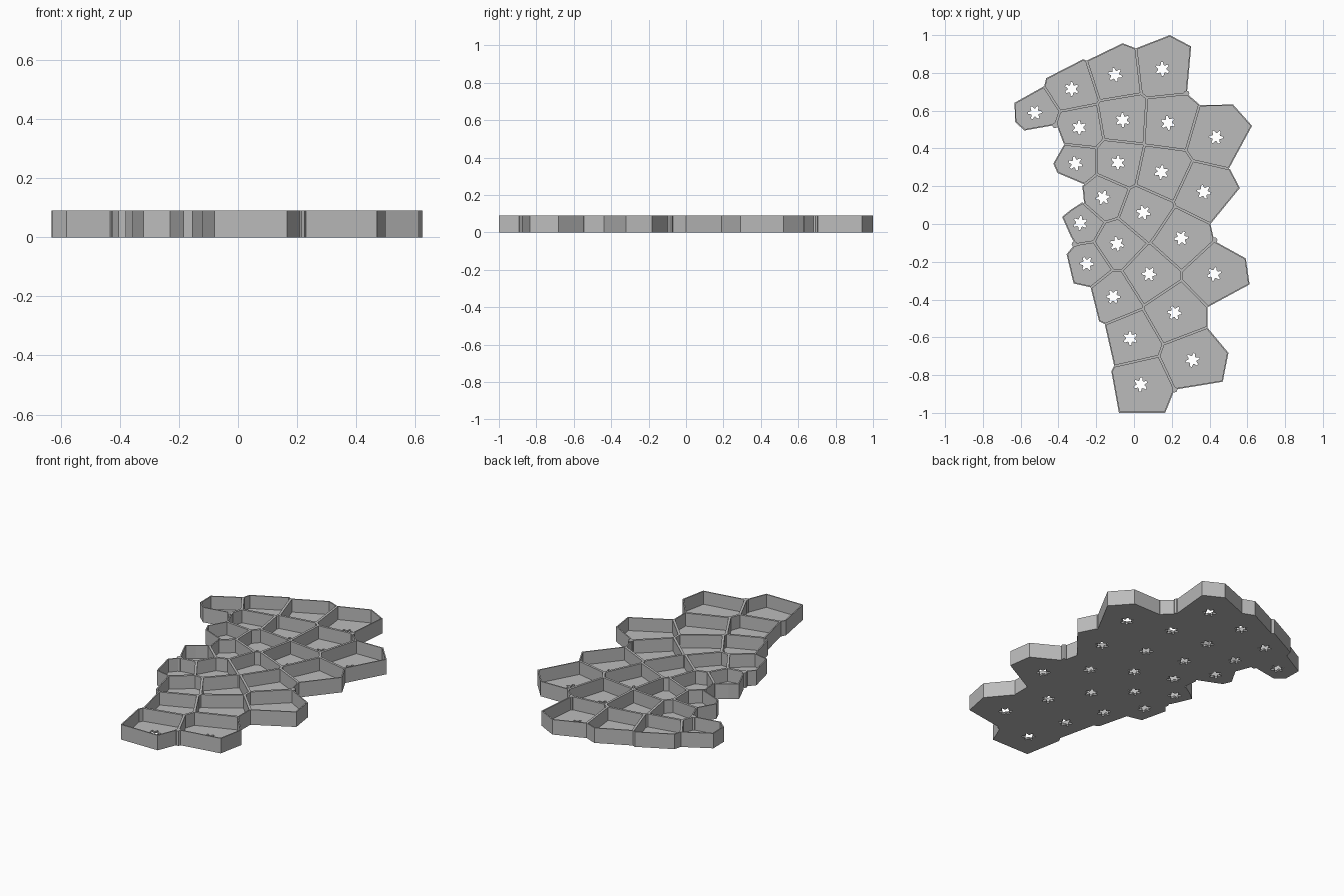
import bpy
import bmesh
import math
import random
from mathutils import Vector

HEIGHT, FLOOR, HALF_WALL = 0.09, 0.012, 0.007
HOLE_OUTER, HOLE_INNER, TEETH = 0.037, 0.022, 6
random.seed(4)

if "Cube" in bpy.data.objects:
    bpy.data.objects.remove(bpy.data.objects["Cube"], do_unlink=True)


def points(*flat):
    """Pairs of thousandths into 2D vectors."""
    return [Vector((x / 1000, y / 1000)) for x, y in zip(flat[::2], flat[1::2])]


# Centre of every cell, back to front
SITES = points(
    150, 820, -100, 790, -330, 715, -525, 590, -290, 510, -60, 550, 180, 535,
    435, 460, -310, 320, -85, 325, 145, 275, 370, 170, -165, 140, 50, 60,
    -285, 5, -90, -105, 250, -75, -250, -210, 80, -265, 425, -265,
    -110, -385, 215, -470, -20, -605, 310, -720, 35, -850)

# Outline of the whole tray, clockwise from the back
OUTLINE = points(
    190, 1000, 303, 940, 280, 690, 350, 630, 525, 632, 625, 520, 505, 298,
    560, 190, 405, 0, 425, -90, 592, -182, 612, -320, 390, -440, 390, -550,
    500, -682, 470, -835, 215, -877, 165, -1000, -80, -1000, -120, -780,
    -105, -750, -155, -530, -185, -515, -230, -335, -320, -315, -357, -160,
    -315, -110, -335, -65, -390, 30, -335, 75, -265, 120, -275, 215,
    -405, 270, -427, 320, -370, 420, -410, 525, -580, 495, -630, 540,
    -632, 642, -475, 730, -465, 772, -270, 872, -250, 865, -60, 957, 10, 930)

# Small posts filling the notches between rim cells
POSTS = points(278, 692, 427, -85, -315, -107, 215, -877, -418, 522)


def clip(poly, origin, normal):
    """Keep the part of a convex polygon behind a line."""
    result = []
    for a, b in zip(poly, poly[1:] + poly[:1]):
        da, db = (a - origin).dot(normal), (b - origin).dot(normal)
        if da <= 0:
            result.append(a)
        if da * db < 0:
            result.append(a.lerp(b, da / (da - db)))
    return result


def cell_lines(site):
    """Lines bounding a cell: bisectors to other cells, then outline edges."""
    lines = [((site + other) / 2, (other - site).normalized())
             for other in SITES if other != site]
    for a, b in zip(OUTLINE, OUTLINE[1:] + OUTLINE[:1]):
        middle = (a + b) / 2
        if min(SITES, key=lambda s: (s - middle).length) == site:
            edge = (b - a).normalized()
            lines.append((middle, Vector((-edge.y, edge.x))))
    return lines


def cell_polygon(site, inset):
    poly = [site + Vector(c) for c in ((-1, -1), (1, -1), (1, 1), (-1, 1))]
    for origin, normal in cell_lines(site):
        poly = clip(poly, origin - normal * inset, normal)
    return [p for i, p in enumerate(poly) if (p - poly[i - 1]).length > 0.001]


def gear_polygon(centre):
    """Toothed drain hole."""
    turn, step = random.uniform(0, math.tau), math.tau / (TEETH * 4)
    radii = (HOLE_OUTER, HOLE_OUTER, HOLE_INNER, HOLE_INNER) * TEETH
    return [centre + r * Vector((math.cos(turn + i * step), math.sin(turn + i * step)))
            for i, r in enumerate(radii)]


def ring(bm, poly, z):
    verts = [bm.verts.new((p.x, p.y, z)) for p in poly]
    edges = [bm.edges.new(pair) for pair in zip(verts, verts[1:] + verts[:1])]
    return verts, edges


def band(bm, low, high):
    """Upright faces between two matching rings."""
    a, b = low[0], high[0]
    for i in range(len(a)):
        bm.faces.new((a[i - 1], a[i], b[i], b[i - 1]))


def cap(bm, outer, inner):
    """Flat face between an outer ring and the ring inside it."""
    bmesh.ops.triangle_fill(bm, edges=outer[1] + inner[1], use_beauty=True)


def add_cell(bm, site):
    outer, inner = cell_polygon(site, 0), cell_polygon(site, HALF_WALL)
    hole = gear_polygon(site)
    base, rim = ring(bm, outer, 0), ring(bm, outer, HEIGHT)
    lip, foot = ring(bm, inner, HEIGHT), ring(bm, inner, FLOOR)
    hole_top, hole_base = ring(bm, hole, FLOOR), ring(bm, hole, 0)
    band(bm, base, rim)
    cap(bm, rim, lip)
    band(bm, foot, lip)
    cap(bm, foot, hole_top)
    band(bm, hole_base, hole_top)
    cap(bm, base, hole_base)


def finish(bm, name, material):
    bmesh.ops.recalc_face_normals(bm, faces=bm.faces)
    mesh = bpy.data.meshes.new(name)
    bm.to_mesh(mesh)
    bm.free()
    mesh.materials.append(material)
    bpy.context.collection.objects.link(bpy.data.objects.new(name, mesh))


grey = bpy.data.materials.new("plain_grey")
grey.use_nodes = True
grey.diffuse_color = (0.5, 0.5, 0.5, 1)
grey.node_tree.nodes["Principled BSDF"].inputs["Base Color"].default_value = grey.diffuse_color

# Tray of walled cells
tray = bmesh.new()
for site in SITES:
    add_cell(tray, site)
finish(tray, "cell_tray", grey)

# Notch posts
posts = bmesh.new()
for p in POSTS:
    made = bmesh.ops.create_cone(posts, cap_ends=True, segments=8, radius1=0.015,
                                 radius2=0.015, depth=HEIGHT)
    bmesh.ops.translate(posts, verts=made["verts"], vec=(p.x, p.y, HEIGHT / 2))
finish(posts, "notch_posts", grey)
